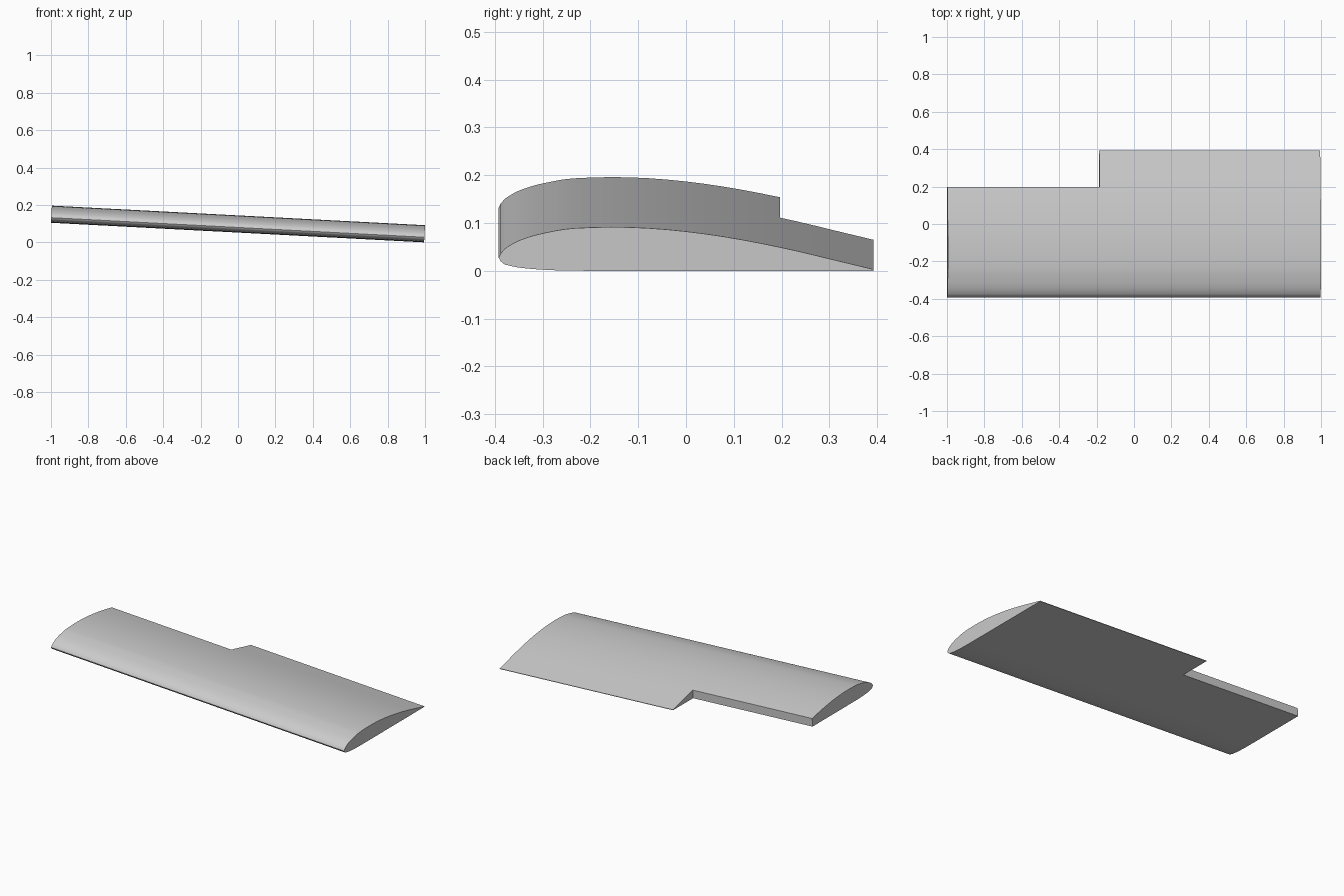
import bpy, bmesh, math
from mathutils import Matrix, Vector

old = bpy.data.objects.get("Cube")
if old:
    bpy.data.objects.remove(old, do_unlink=True)

CHORD, TILT, THICK = 0.784, math.radians(3), 0.092
SPAN = (2 - THICK * math.sin(TILT)) / math.cos(TILT)

grey = bpy.data.materials.new("light_grey")
grey.use_nodes = True
colour = (0.6, 0.6, 0.6, 1)
grey.diffuse_color = colour
grey.node_tree.nodes["Principled BSDF"].inputs["Base Color"].default_value = colour

# Flat-bottomed airfoil, percent of chord: trailing edge, over the nose, underside
UPPER = [(100, .4), (95, 1.6), (90, 2.8), (80, 5.22), (70, 7.35), (60, 9.15),
         (50, 10.52), (40, 11.4), (30, 11.7), (20, 11.36), (15, 10.68), (10, 9.6),
         (7.5, 8.85), (5, 7.9), (2.5, 6.5), (1.25, 5.45)]
LOWER = [(0, 3.5), (1.25, 1.93), (2.5, 1.47), (5, .93), (7.5, .63), (10, .42),
         (15, .15), (20, .03), (30, 0), (60, 0), (100, 0)]


def refine(points):
    """Insert a curved midpoint in every span of an open outline."""
    out = []
    for i in range(len(points) - 1):
        a, b = Vector(points[i]), Vector(points[i + 1])
        before = Vector(points[i - 1]) if i else 2 * a - b
        after = Vector(points[i + 2]) if i + 2 < len(points) else 2 * b - a
        out += [a, (9 * (a + b) - before - after) / 16]
    return out + [Vector(points[-1])]


def mesh_object(name, bm):
    mesh = bpy.data.meshes.new(name)
    bm.to_mesh(mesh)
    bm.free()
    mesh.materials.append(grey)
    obj = bpy.data.objects.new(name, mesh)
    bpy.context.collection.objects.link(obj)
    return obj


# Wing panel: the airfoil swept along the span
outline = refine(UPPER + LOWER[:9]) + [Vector(LOWER[-1])]
bm = bmesh.new()
ring = [bm.verts.new((-SPAN / 2, (p.x / 100 - 0.5) * CHORD, max(p.y, 0) / 100 * CHORD))
        for p in outline]
root = bm.faces.new(ring)
swept = bmesh.ops.extrude_face_region(bm, geom=[root])["geom"]
bmesh.ops.translate(bm, verts=[v for v in swept if isinstance(v, bmesh.types.BMVert)],
                    vec=(SPAN, 0, 0))
bmesh.ops.recalc_face_normals(bm, faces=bm.faces[:])
wing = mesh_object("wing_panel", bm)

# Notch in the trailing edge for the control surface
bm = bmesh.new()
bmesh.ops.create_cube(bm, size=1, matrix=Matrix.Translation((-0.184 - 0.5, 0.197 + 0.5, 0)))
for v in bm.verts:
    if v.co.x < -0.5:
        v.co.x = -1.5
cutter = mesh_object("notch_cutter", bm)
cutter.hide_render = True
notch = wing.modifiers.new("aileron_notch", "BOOLEAN")
notch.operation = "DIFFERENCE"
notch.solver = "EXACT"
notch.object = cutter
bpy.context.view_layer.objects.active = wing
wing.select_set(True)
bpy.ops.object.modifier_apply(modifier=notch.name)
bpy.data.objects.remove(cutter, do_unlink=True)

# Tilt the panel so its left end rests on the ground
wing.data.transform(Matrix.Rotation(TILT, 4, "Y"))
low = min(v.co.z for v in wing.data.vertices)
mid = (min(v.co.x for v in wing.data.vertices) + max(v.co.x for v in wing.data.vertices)) / 2
wing.data.transform(Matrix.Translation((-mid, 0, -low)))
bpy.ops.object.shade_smooth_by_angle(angle=math.radians(30))
